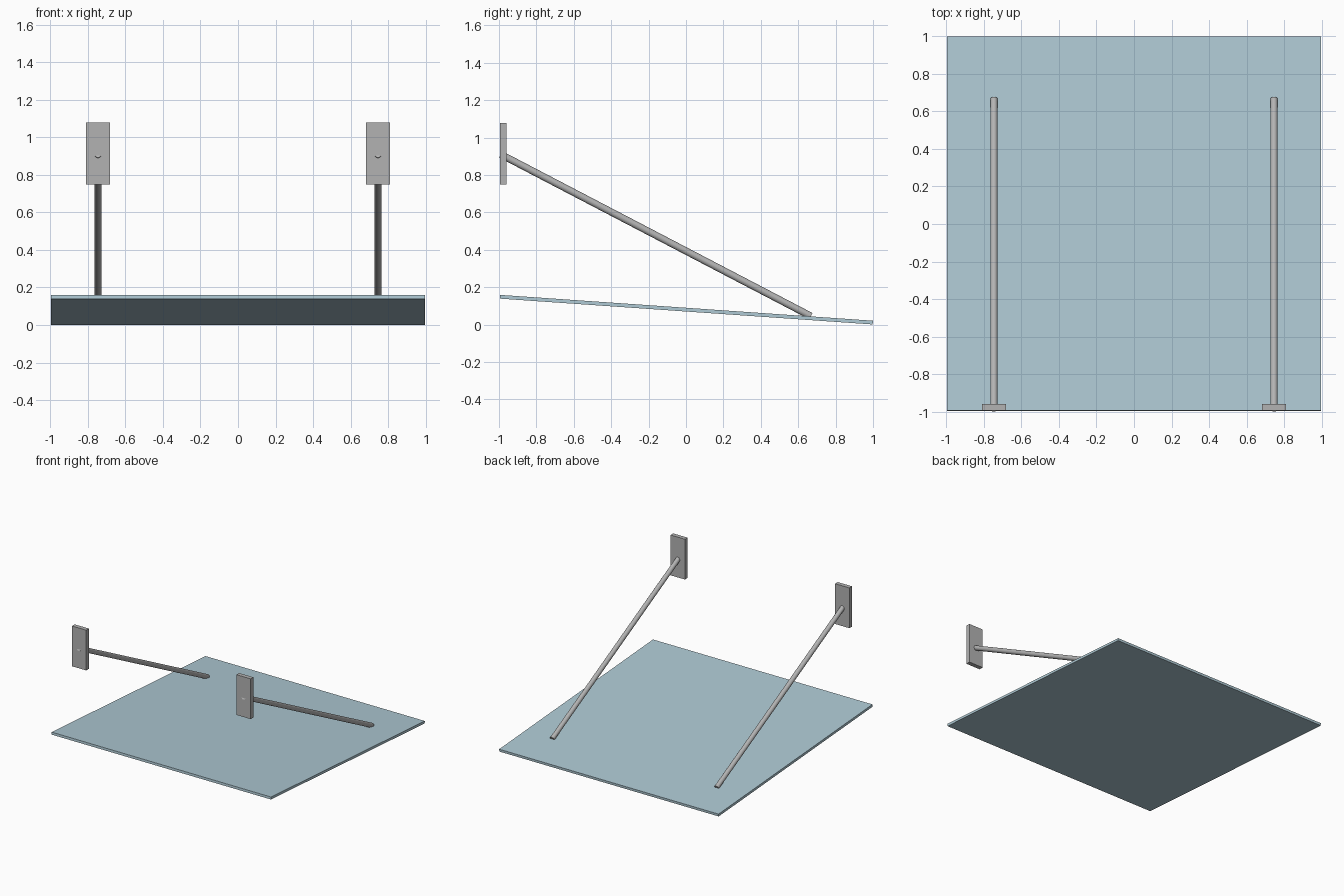
import bpy
import math
from mathutils import Vector

if "Cube" in bpy.data.objects:
    bpy.data.objects.remove(bpy.data.objects["Cube"], do_unlink=True)


def make_material(name, rgb):
    mat = bpy.data.materials.new(name)
    mat.use_nodes = True
    color = (*rgb, 1.0)
    mat.diffuse_color = color
    mat.node_tree.nodes["Principled BSDF"].inputs["Base Color"].default_value = color
    return mat


glass = make_material("pale blue glass", (0.43, 0.59, 0.66))
steel = make_material("grey steel", (0.45, 0.45, 0.45))


def box(name, location, size, mat, tilt=0.0):
    bpy.ops.mesh.primitive_cube_add(size=1, location=location)
    obj = bpy.context.object
    obj.name = name
    obj.scale = size
    bpy.ops.object.transform_apply(location=False, rotation=False, scale=True)
    obj.rotation_euler.x = tilt
    obj.data.materials.append(mat)
    return obj


def rod(name, start, end, radius, mat):
    start, end = Vector(start), Vector(end)
    axis = end - start
    bpy.ops.mesh.primitive_cylinder_add(
        vertices=32, radius=radius, depth=axis.length, location=(start + end) / 2)
    obj = bpy.context.object
    obj.name = name
    obj.rotation_euler = axis.to_track_quat("Z", "Y").to_euler()
    obj.data.materials.append(mat)
    bpy.ops.object.shade_smooth_by_angle(angle=math.radians(40))
    return obj


# Sloping canopy sheet, lower at the back
slope = math.atan2(0.138, 1.994)
box("canopy_panel", (0, 0.002, 0.08), (1.99, 1.998, 0.02), glass, -slope)

# Wall plate and slanting support rod on each side
for side, x in (("left", 0.746), ("right", -0.746)):
    box(side + "_wall_plate", (x, -0.976, 0.913), (0.13, 0.035, 0.33), steel)
    rod(side + "_support_rod", (x, -0.99, 0.91), (x, 0.668, 0.045), 0.019, steel)
